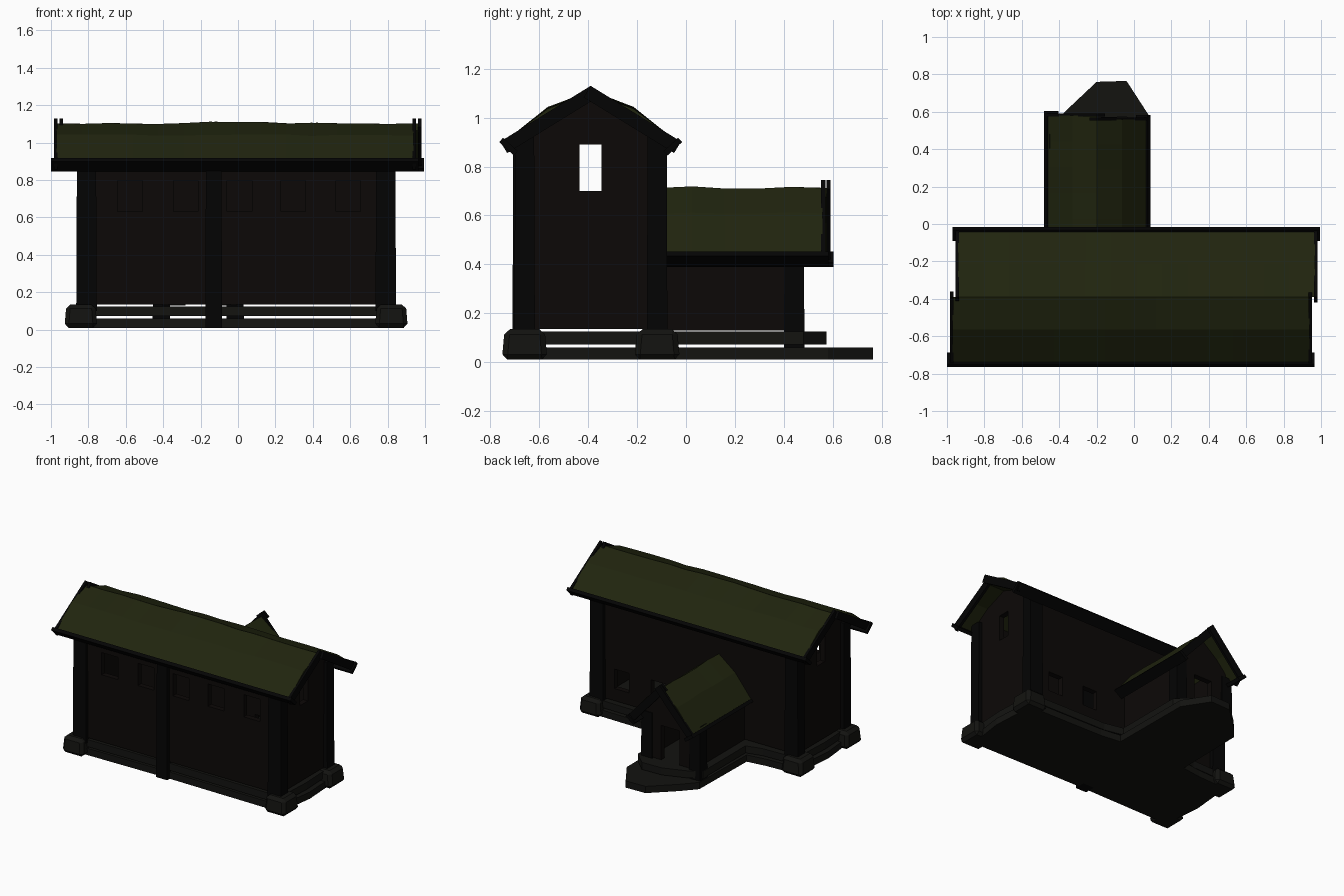
import bpy, bmesh, random
from mathutils import Vector

if "Cube" in bpy.data.objects:
    bpy.data.objects.remove(bpy.data.objects["Cube"])

random.seed(4)


def material(name, col):
    m = bpy.data.materials.new(name)
    m.diffuse_color = (*col, 1)
    m.use_nodes = True
    m.node_tree.nodes["Principled BSDF"].inputs["Base Color"].default_value = m.diffuse_color
    return m


WALL = material("dark_plank", (0.0036, 0.0026, 0.0021))
BEAM = material("black_timber", (0.0012, 0.0012, 0.0012))
STONE = material("stone", (0.0065, 0.0065, 0.0053))
MOSS = material("moss", (0.0145, 0.018, 0.0045))

AXES = {"x": lambda u, v, w: (w, u, v),
        "y": lambda u, v, w: (u, w, v),
        "z": lambda u, v, w: (u, v, w)}


def loft(name, rings, mat):
    """Closed skin through equal-length rings of 3D points."""
    bm = bmesh.new()
    vs = [[bm.verts.new(p) for p in r] for r in rings]
    n = len(vs[0])
    for a, b in zip(vs, vs[1:]):
        for i in range(n):
            j = (i + 1) % n
            bm.faces.new((a[i], a[j], b[j], b[i]))
    bm.faces.new(vs[0])
    bm.faces.new(vs[-1])
    bmesh.ops.recalc_face_normals(bm, faces=bm.faces)
    me = bpy.data.meshes.new(name)
    bm.to_mesh(me)
    bm.free()
    me.materials.append(mat)
    ob = bpy.data.objects.new(name, me)
    bpy.context.collection.objects.link(ob)
    return ob


def prism(name, pts, axis, a, b, mat, taper=1.0):
    """Profile extruded along an axis; the far end may be scaled."""
    f = AXES[axis]
    cu = sum(p[0] for p in pts) / len(pts)
    cv = sum(p[1] for p in pts) / len(pts)
    far = [(cu + (u - cu) * taper, cv + (v - cv) * taper) for u, v in pts]
    return loft(name, [[f(u, v, a) for u, v in pts], [f(u, v, b) for u, v in far]], mat)


def rect(u0, u1, v0, v1):
    return [(u0, v0), (u1, v0), (u1, v1), (u0, v1)]


def box(name, x0, x1, y0, y1, z0, z1, mat, taper=1.0):
    return prism(name, rect(x0, x1, y0, y1), "z", z0, z1, mat, taper)


def cut(ob, boxes):
    for b in boxes:
        c = box("cutter", *b, WALL)
        c.hide_render = True
        m = ob.modifiers.new("opening", "BOOLEAN")
        m.operation, m.solver, m.object = "DIFFERENCE", "EXACT", c
        bpy.context.view_layer.objects.active = ob
        bpy.ops.object.modifier_apply(modifier=m.name)
        bpy.data.objects.remove(c)


def roof_slope(name, axis, c, side, half, ridge, eave, bulge, a, b, cols, crest):
    """One bulged mossy slope; crest holds the shared ridge unevenness."""
    f = AXES[axis]
    prof = [(0, ridge), (half * 0.5, bulge), (half, eave)]
    rings = []
    for i in range(cols + 1):
        w = a + (b - a) * i / cols
        bump = (crest[i], random.uniform(-0.005, 0.005), 0)
        top = [(c + side * u, z + d) for (u, z), d in zip(prof, bump)]
        low = [(c + side * u * 0.98, z - (0.04 if u < half else 0.018)) for u, z in reversed(prof)]
        rings.append([f(u, z, w) for u, z in top + low])
    return loft(name, rings, MOSS)


def barge(name, axis, c, side, half, apex, foot, depth, a, b):
    """One sloping gable board; its square-cut top crosses its partner at the ridge."""
    d = Vector((half, foot - apex)).normalized()
    n = Vector((d.y, -d.x)) * depth
    p, q = Vector((0, apex)), Vector((half, foot))
    pts = [p, q, q + n, p + n]
    return prism(name, [(c + side * v.x, v.y) for v in pts], axis, a, b, BEAM)


def fascia(name, axis, c, side, half, top, bottom, inset, a, b):
    """Eave board set square to the roof slope."""
    pts = [(half, top), (half - inset, bottom), (half - inset - 0.016, bottom + 0.018),
           (half - 0.016, top + 0.018)]
    return prism(name, [(c + side * u, z) for u, z in pts], axis, a, b, BEAM)


# stone footing in two courses under house and porch
prism("footing_lower", [(-0.86, -0.69), (-0.1, -0.68), (0.83, -0.69), (0.87, -0.4), (0.85, -0.07),
                        (0.24, -0.06), (0.085, -0.04), (0.08, 0.58), (-0.04, 0.765), (-0.2, 0.76),
                        (-0.37, 0.6), (-0.46, 0.5), (-0.47, -0.04), (-0.62, -0.06), (-0.86, -0.07),
                        (-0.89, -0.4)], "z", 0.01, 0.06, STONE)
prism("footing_upper", [(-0.85, -0.69), (-0.1, -0.68), (0.83, -0.69), (0.845, -0.4), (0.83, -0.08),
                        (0.2, -0.07), (0.06, -0.04), (0.06, 0.48), (-0.04, 0.575), (-0.2, 0.57),
                        (-0.37, 0.51), (-0.46, 0.46), (-0.46, -0.04), (-0.58, -0.07),
                        (-0.85, -0.08), (-0.865, -0.4)], "z", 0.072, 0.125, STONE)

# corner stones and corner posts of the house
for sx, x in (("left", -0.81), ("right", 0.79)):
    out = -1 if x < 0 else 1
    for sy, y in (("front", -0.66), ("back", -0.118)):
        stone = box(f"corner_stone_{sy}_{sx}", x - 0.088 + out * 0.03, x + 0.088 + out * 0.03,
                    y - 0.093, y + 0.093, 0.01, 0.135, STONE, 0.88)
        bev = stone.modifiers.new("chipped", "BEVEL")
        bev.width, bev.segments = 0.022, 1
        box(f"corner_post_{sy}_{sx}", x - 0.055, x + 0.055, y - 0.042, y + 0.042,
            0.1, 0.92, BEAM, 0.93)
box("front_middle_post", -0.175, -0.085, -0.71, -0.63, 0.01, 0.9, BEAM, 0.92)

# hollow house walls with open windows
house = prism("house_walls", [(-0.68, 0.135), (-0.105, 0.135), (-0.105, 0.92), (-0.215, 1.0),
                              (-0.39, 1.07), (-0.565, 1.0), (-0.68, 0.92)],
              "x", -0.835, 0.815, WALL)
openings = [(-0.795, 0.775, -0.64, -0.145, 0.0, 1.5),
            (-1, 1, -0.435, -0.345, 0.7, 0.89)]
openings += [(x - 0.066, x + 0.066, -0.8, -0.5, 0.632, 0.797) for x in (-0.577, -0.28, 0.008, 0.295, 0.59)]
openings += [(x - 0.06, x + 0.06, -0.3, 0.0, 0.225, 0.37) for x in (0.3, 0.6)]
cut(house, openings)

# house roof, gable boards and eave boards; the two slopes are slightly offset
crest = [random.uniform(-0.006, 0.008) for _ in range(15)]
for side, label, dx in ((-1, "front", -0.015), (1, "back", 0.015)):
    roof_slope(f"house_roof_{label}", "x", -0.39, side, 0.35, 1.105, 0.905, 1.04,
               -0.955 + dx, 0.952 + dx, 14, crest)
    for end, x in (("left", -0.96), ("right", 0.957)):
        barge(f"house_gable_board_{label}_{end}", "x", -0.39, side, 0.37, 1.13, 0.902, 0.055,
              x + dx - 0.01, x + dx + 0.01)
    fascia(f"house_eave_board_{label}", "x", -0.39, side, 0.374, 0.9, 0.845, 0.06,
           -0.985 + dx, 0.98 + dx)

# hollow porch walls with a doorway
PX = -0.205
porch = prism("porch_walls", [(PX - 0.2, 0.13), (PX + 0.2, 0.13), (PX + 0.2, 0.48),
                              (PX + 0.12, 0.59), (PX, 0.68), (PX - 0.12, 0.59), (PX - 0.2, 0.48)],
              "y", -0.11, 0.476, WALL)
cut(porch, [(PX - 0.165, PX + 0.165, -0.3, 0.435, 0.0, 1.0),
            (PX - 0.075, PX + 0.075, 0.3, 0.6, 0.0, 0.385)])
for label, x in (("left", -0.41), ("right", -0.015)):
    box(f"porch_post_{label}", x - 0.046, x + 0.046, 0.4, 0.485, 0.06, 0.46, BEAM, 0.92)

# porch roof, gable boards and eave boards
crest = [random.uniform(-0.006, 0.006) for _ in range(6)]
for side, label, dy in ((-1, "left", 0.012), (1, "right", -0.01)):
    roof_slope(f"porch_roof_{label}", "y", -0.197, side, 0.265, 0.715, 0.445, 0.61,
               -0.11, 0.568 + dy, 5, crest)
    barge(f"porch_gable_board_{label}", "y", -0.197, side, 0.28, 0.745, 0.437, 0.055,
          0.563 + dy, 0.58 + dy)
    fascia(f"porch_eave_board_{label}", "y", -0.197, side, 0.285, 0.435, 0.39, 0.062,
           -0.1, 0.592 + dy)
